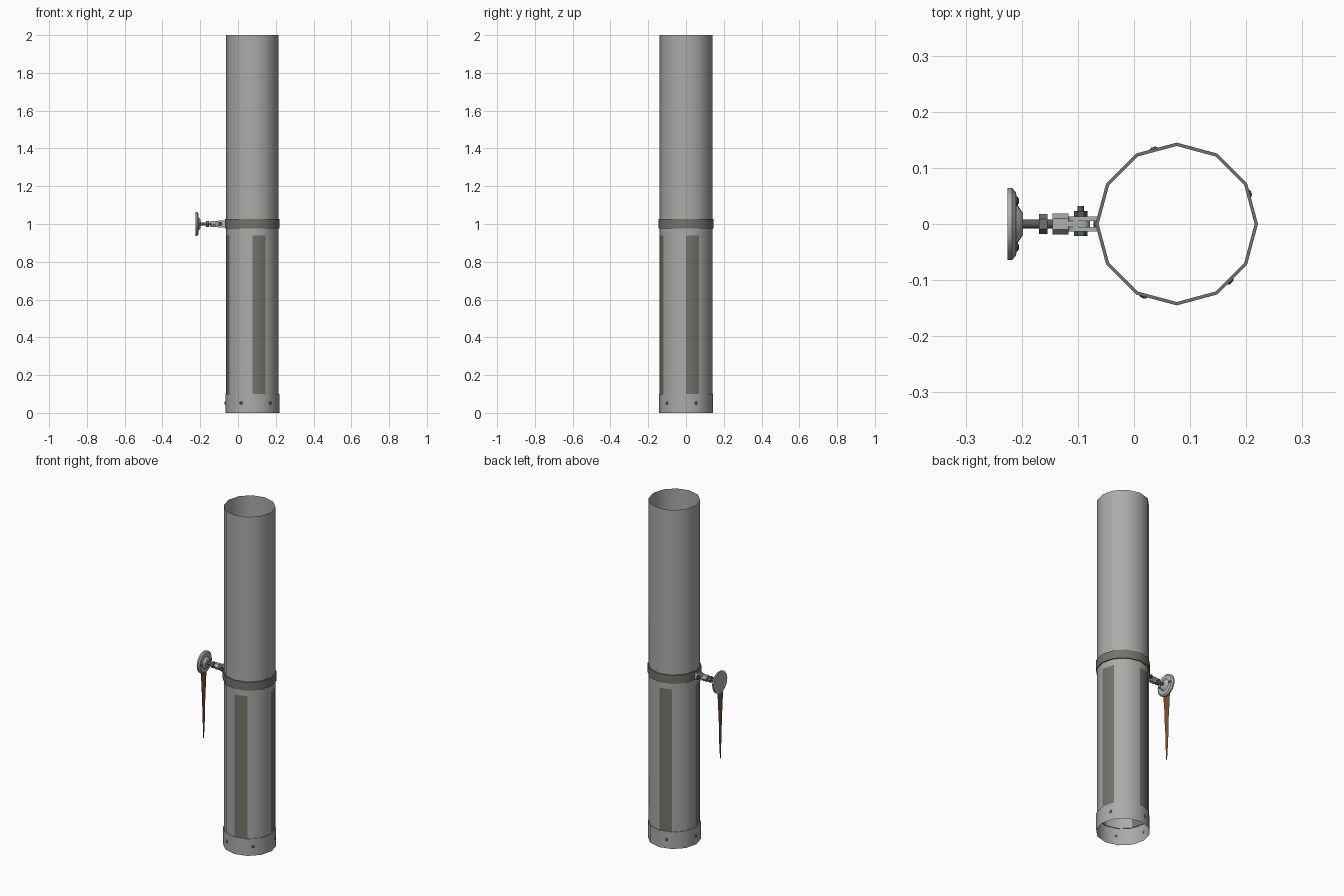
import bpy, bmesh, math
from mathutils import Matrix, Vector

if "Cube" in bpy.data.objects:
    bpy.data.objects.remove(bpy.data.objects["Cube"])

CX = 0.076          # pipe axis
AZ = 1.0            # bracket axis height


def material(name, rgb):
    m = bpy.data.materials.new(name)
    m.diffuse_color = (*rgb, 1)
    m.use_nodes = True
    m.node_tree.nodes["Principled BSDF"].inputs["Base Color"].default_value = m.diffuse_color
    return m


ZINC = material("zinc grey", (0.40, 0.41, 0.40))
BAND = material("weathered band", (0.175, 0.17, 0.148))
STEEL = material("light steel", (0.42, 0.44, 0.43))
DARK = material("dark bolt steel", (0.10, 0.10, 0.092))
RUST = material("rust brown", (0.23, 0.085, 0.038))


def finish(name, bm, mats, angle=40):
    me = bpy.data.meshes.new(name)
    bm.to_mesh(me)
    bm.free()
    ob = bpy.data.objects.new(name, me)
    bpy.context.collection.objects.link(ob)
    for m in mats:
        me.materials.append(m)
    bpy.ops.object.select_all(action='DESELECT')
    ob.select_set(True)
    bpy.context.view_layer.objects.active = ob
    if angle:
        bpy.ops.object.shade_smooth_by_angle(angle=math.radians(angle))
    return ob


def lathe(name, profile, sides, origin, axis, mats, closed=False, caps=False,
          angle=40, turn=0.0, rule=None):
    """Spin (radius, height) points about an axis through origin."""
    bm = bmesh.new()
    rot = Vector((0, 0, 1)).rotation_difference(Vector(axis)).to_matrix().to_4x4()
    mat = Matrix.Translation(origin) @ rot @ Matrix.Rotation(turn, 4, 'Z')
    rings = []
    for r, h in profile:
        rings.append([bm.verts.new(mat @ Vector((r * math.cos(2 * math.pi * i / sides),
                                                 r * math.sin(2 * math.pi * i / sides), h)))
                      for i in range(sides)])
    n = len(rings)
    for k in range(n if closed else n - 1):
        a, b = rings[k], rings[(k + 1) % n]
        for i in range(sides):
            j = (i + 1) % sides
            f = bm.faces.new((a[i], a[j], b[j], b[i]))
            if rule:
                f.material_index = rule(k, i)
    if caps:
        bm.faces.new(rings[0][::-1])
        bm.faces.new(rings[-1])
    return finish(name, bm, mats, angle)


# Pipe with wider foot sleeve; every third side has a dark strip
lathe("drain_pipe", [(0.143, 0), (0.143, 0.1), (0.139, 0.1), (0.139, 0.94), (0.139, 2)],
      12, (CX, 0, 0), (0, 0, 1), [ZINC, BAND],
      rule=lambda k, i: 1 if k == 2 and i % 3 == 0 else 0)

# Clamp band
lathe("clamp_band", [(0.145, 0.976), (0.145, 1.026), (0.139, 1.026), (0.139, 0.976)],
      12, (CX, 0, 0), (0, 0, 1), [BAND], closed=True)

# Sleeve rivets
for n, deg in enumerate((23, 107, 180, 245, 313)):
    a = math.radians(deg)
    d = Vector((math.cos(a), math.sin(a), 0))
    off = (deg % 30) - 15
    wall = 0.143 * math.cos(math.radians(15)) / math.cos(math.radians(off))
    lathe(f"sleeve_rivet_{n + 1}", [(0.009, -0.002), (0.008, 0.002), (0.004, 0.005)], 8,
          Vector((CX, 0, 0.052)) + d * wall, d, [DARK], caps=True)

# Wall flange and hub (axis along +x)
X = (1, 0, 0)
lathe("wall_flange", [(0.064, -0.225), (0.064, -0.217), (0.056, -0.210), (0.034, -0.209),
                      (0.032, -0.206), (0.020, -0.198)],
      24, (0, 0, AZ), X, [STEEL], caps=True, angle=30)

# Flange screws
for s in (-1, 1):
    lathe("flange_screw", [(0.008, -0.212), (0.008, -0.208), (0.004, -0.205)], 8,
          (0, 0.041 * s, AZ), X, [DARK], caps=True)

# Threaded rod, lock nut and coupler
lathe("threaded_rod", [(0.008, -0.200), (0.008, -0.115)], 12, (0, 0, AZ), X, [DARK], caps=True)
lathe("lock_nut", [(0.018, -0.169), (0.018, -0.154)], 6, (0, 0, AZ), X, [BAND],
      caps=True, angle=0, turn=math.pi / 6)
lathe("hex_coupler", [(0.019, -0.145), (0.019, -0.117)], 6, (0, 0, AZ), X, [STEEL],
      caps=True, angle=0, turn=math.pi / 6)


# Tongue and two clamp ears, round-ended plates in the xz plane
def plate(name, x0, x1, half, y0, y1, round_right):
    bm = bmesh.new()
    cx = x1 - half if round_right else x0 + half
    s = 1 if round_right else -1
    pts = [(cx + s * half * math.cos(t), half * math.sin(t))
           for t in (math.pi * (i / 8 - 0.5) for i in range(9))]
    flat = x0 if round_right else x1
    pts += [(flat, half), (flat, -half)]
    f = bm.faces.new([bm.verts.new((x, y0, AZ + z)) for x, z in pts])
    ext = bmesh.ops.extrude_face_region(bm, geom=[f])
    bmesh.ops.translate(bm, vec=(0, y1 - y0, 0),
                        verts=[v for v in ext["geom"] if isinstance(v, bmesh.types.BMVert)])
    bmesh.ops.recalc_face_normals(bm, faces=bm.faces)
    finish(name, bm, [STEEL], 30)


plate("joint_tongue", -0.118, -0.078, 0.016, -0.005, 0.005, True)
for s in (-1, 1):
    plate("clamp_ear", -0.117, -0.064, 0.019, 0.005 * s, 0.013 * s, False)

# Cross bolt with head and nut
Y = (0, 1, 0)
B = (-0.095, 0, AZ)
lathe("bolt_shank", [(0.006, -0.013), (0.006, 0.032)], 12, B, Y, [DARK], caps=True)
lathe("bolt_head", [(0.012, -0.021), (0.012, -0.013)], 6, B, Y, [DARK], caps=True, angle=0)
lathe("bolt_nut", [(0.012, 0.013), (0.012, 0.023)], 6, B, Y, [DARK], caps=True, angle=0)

# Rust streak running down the wall under the flange
bm = bmesh.new()
rows = [(0.97, -0.027, 0.027), (0.92, -0.025, 0.025), (0.86, -0.019, 0.021),
        (0.78, -0.016, 0.015), (0.70, -0.010, 0.014), (0.62, -0.008, 0.009),
        (0.55, -0.004, 0.003)]
prev = None
for z, a, b in rows:
    cur = [bm.verts.new((-0.2245, y, z)) for y in (a, b)]
    if prev:
        bm.faces.new((prev[0], cur[0], cur[1], prev[1]))
    prev = cur
finish("rust_streak", bm, [RUST], 0)
